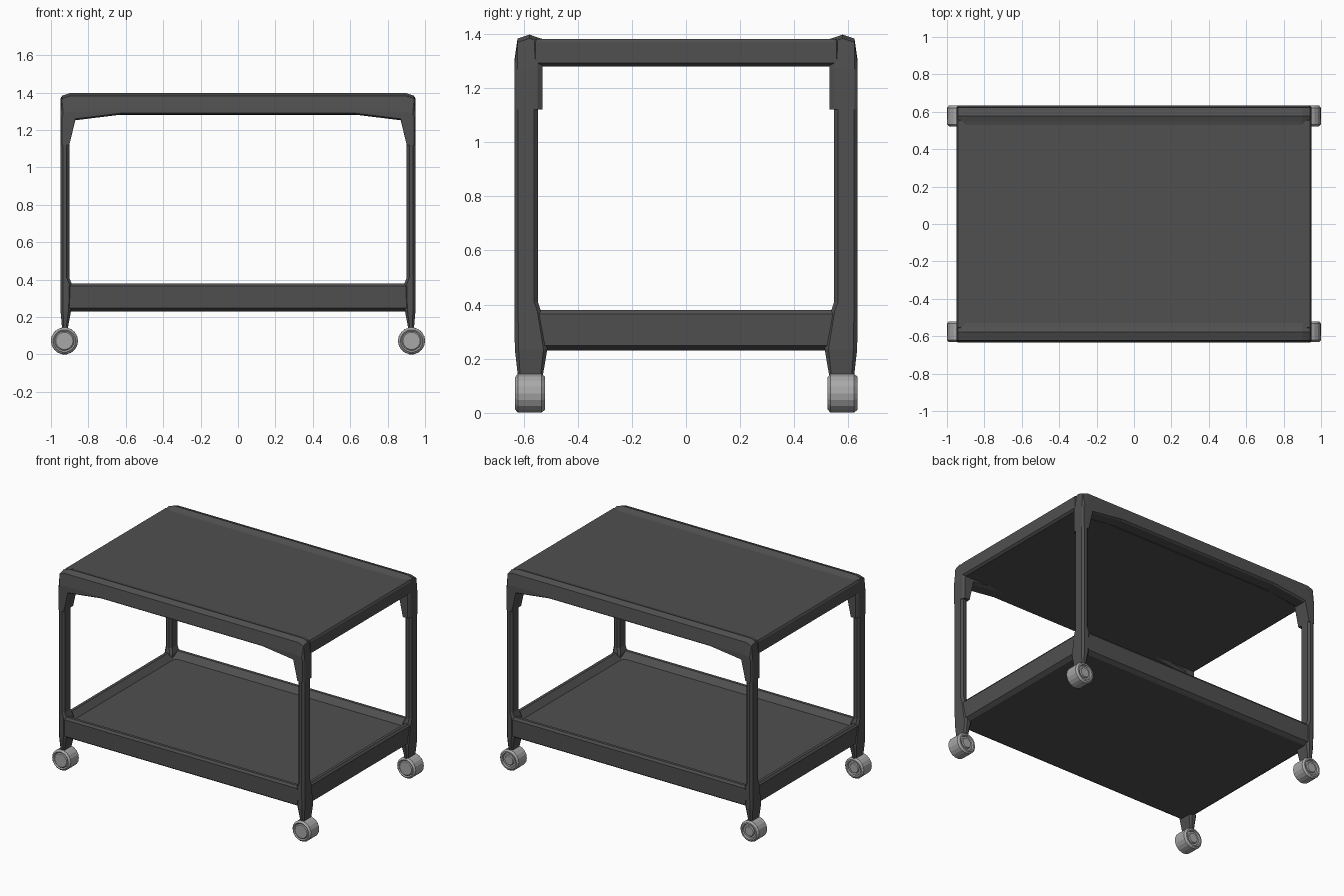
import bpy, bmesh, math

if "Cube" in bpy.data.objects:
    bpy.data.objects.remove(bpy.data.objects["Cube"])


def material(name, v):
    m = bpy.data.materials.new(name)
    m.diffuse_color = (v, v, v, 1)
    m.use_nodes = True
    m.node_tree.nodes["Principled BSDF"].inputs["Base Color"].default_value = m.diffuse_color
    return m


FRAME = material("charcoal frame", 0.08)
WHEEL = material("light grey wheel", 0.39)


def loft(name, rings, mat, cap=True):
    """Join equal-length point rings into a flat-shaded solid."""
    bm = bmesh.new()
    vs = [[bm.verts.new(p) for p in r] for r in rings]
    n = len(vs[0])
    for a, b in zip(vs, vs[1:]):
        for i in range(n):
            j = (i + 1) % n
            bm.faces.new((a[i], a[j], b[j], b[i]))
    if cap:
        bm.faces.new(vs[0])
        bm.faces.new(vs[-1])
    bmesh.ops.recalc_face_normals(bm, faces=bm.faces)
    me = bpy.data.meshes.new(name)
    bm.to_mesh(me)
    bm.free()
    me.materials.append(mat)
    ob = bpy.data.objects.new(name, me)
    bpy.context.collection.objects.link(ob)
    return ob


def cut_rect(x0, x1, y0, y1, z, c):
    """Rectangle with chamfered corners at height z."""
    return [(x0 + c, y0, z), (x1 - c, y0, z), (x1, y0 + c, z), (x1, y1 - c, z),
            (x1 - c, y1, z), (x0 + c, y1, z), (x0, y1 - c, z), (x0, y0 + c, z)]


def slab(hx, hy, steps, c):
    return [cut_rect(-hx + i, hx - i, -hy + i, hy - i, z, c) for z, i in steps]


# top shelf between the long rails
loft("top_shelf", slab(0.948, 0.56, [(1.28, 0.015), (1.292, 0), (1.37, 0), (1.381, 0.006)], 0.004), FRAME)

# lower tray with raised rim and sunken floor
loft("lower_tray", slab(0.945, 0.63, [(0.23, 0.03), (0.248, 0.003), (0.365, 0), (0.38, 0.01),
                                      (0.38, 0.03), (0.34, 0.065)], 0.02), FRAME)


# long top rails: raised lip above, arched underside with corner brackets
def rail_ring(y, top, drop):
    half = [(0.62, 1.283 + drop), (0.87, 1.252 + drop), (0.902, 1.12), (0.95 - drop, 1.12),
            (0.95 - drop, 1.27), (0.942 - drop, top - 0.014), (0.90, top)]
    return [(x, y, z) for x, z in half] + [(-x, y, z) for x, z in reversed(half)]


for sy, side in ((-1, "front"), (1, "back")):
    loft(side + "_top_rail",
         [rail_ring(sy * y, t, d) for y, t, d in
          ((0.53, 1.381, 0.012), (0.548, 1.386, 0.0), (0.578, 1.397, 0.0),
           (0.622, 1.382, 0.0), (0.634, 1.30, 0.008))], FRAME)

# wheel profile: (radius, offset along y); domed cap in front, recess behind
PROFILE = [(0.002, -0.054), (0.046, -0.054), (0.052, -0.049), (0.060, -0.055), (0.072, -0.044),
           (0.0725, 0.044), (0.062, 0.056), (0.052, 0.056), (0.048, 0.044), (0.036, 0.044),
           (0.032, 0.052), (0.002, 0.052)]
SIDES = 18

for sx, xn in ((-1, "left"), (1, "right")):
    for sy, yn in ((-1, "front"), (1, "back")):
        # corner post: tapered foot, flare at the tray, slim upright
        rings = []
        for z, x0, x1, y0, y1, c in ((0.13, 0.912, 0.94, 0.53, 0.62, 0.008),
                                     (0.235, 0.892, 0.949, 0.512, 0.632, 0.014),
                                     (0.375, 0.888, 0.95, 0.535, 0.634, 0.014),
                                     (0.41, 0.902, 0.95, 0.547, 0.634, 0.014),
                                     (1.13, 0.902, 0.95, 0.547, 0.634, 0.014),
                                     (1.27, 0.902, 0.95, 0.545, 0.634, 0.014)):
            rings.append([(sx * x, sy * y, z) for x, y, z in cut_rect(x0, x1, y0, y1, z, c)])
        loft(f"{yn}_{xn}_post", rings, FRAME)

        # caster wheel
        loft(f"{yn}_{xn}_wheel",
             [[(sx * 0.928 + r * math.cos(2 * math.pi * i / SIDES), sy * 0.577 + dy,
                0.0725 + r * math.sin(2 * math.pi * (i + 0.5) / SIDES - math.pi / SIDES))
               for i in range(SIDES)] for r, dy in PROFILE], WHEEL)
